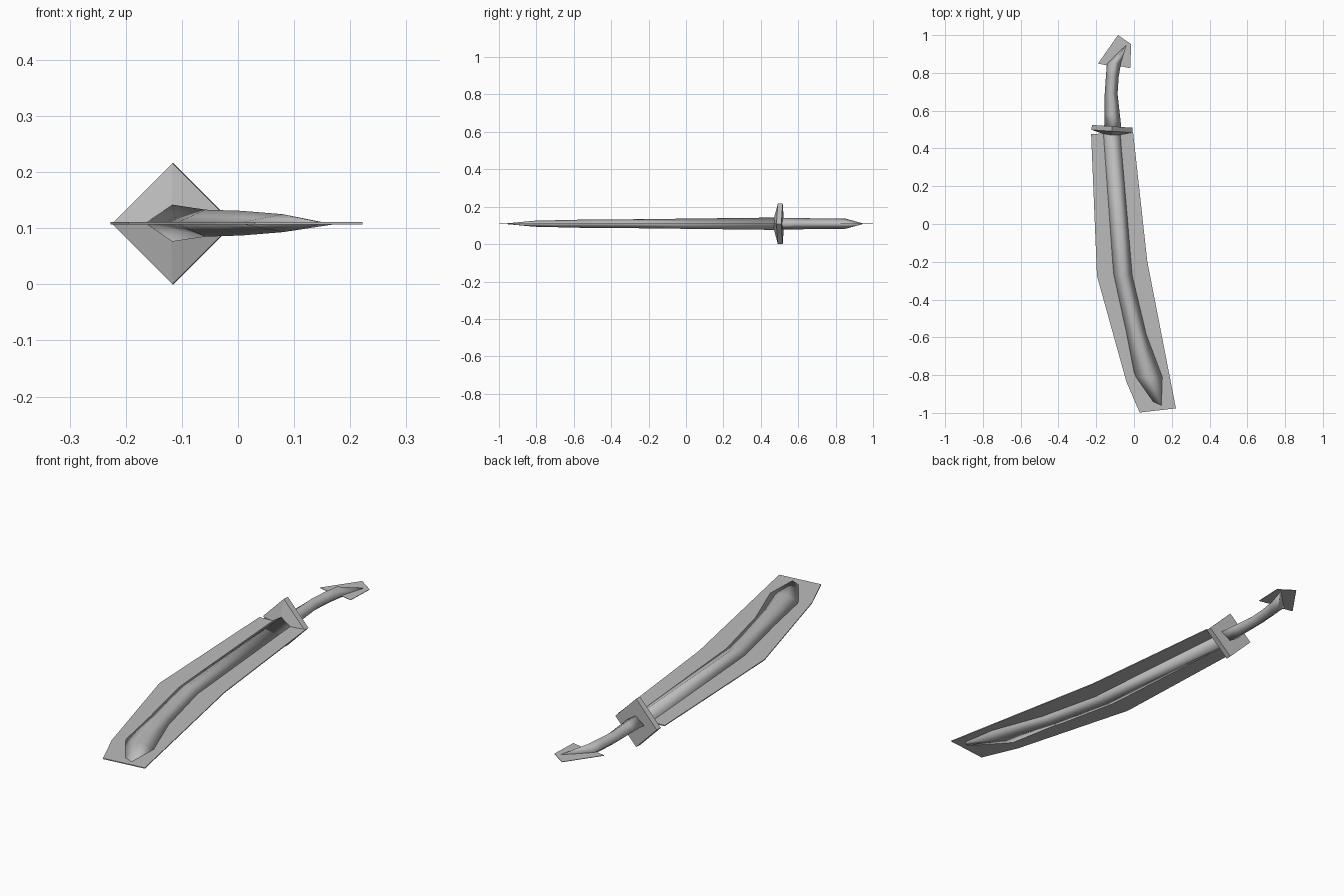
import bpy, bmesh, math

if "Cube" in bpy.data.objects:
    bpy.data.objects.remove(bpy.data.objects["Cube"])

MID = 0.109  # height of the flat central plane

steel = bpy.data.materials.new("steel grey")
steel.use_nodes = True
GREY = (0.5, 0.5, 0.5, 1)
steel.diffuse_color = GREY
steel.node_tree.nodes["Principled BSDF"].inputs["Base Color"].default_value = GREY


def make_object(name, bm, smooth=False):
    bmesh.ops.recalc_face_normals(bm, faces=bm.faces)
    for f in bm.faces:
        f.smooth = smooth
    mesh = bpy.data.meshes.new(name)
    bm.to_mesh(mesh)
    bm.free()
    mesh.materials.append(steel)
    obj = bpy.data.objects.new(name, mesh)
    bpy.context.collection.objects.link(obj)
    return obj


def plate(name, outline, thick):
    """Flat sheet cut to an outline and extruded to both sides of the plane."""
    bm = bmesh.new()
    face = bm.faces.new([bm.verts.new((x, y, MID - thick / 2)) for x, y in outline])
    ext = bmesh.ops.extrude_face_region(bm, geom=[face])
    for v in ext["geom"]:
        if isinstance(v, bmesh.types.BMVert):
            v.co.z += thick
    return make_object(name, bm)


def diamond_loft(name, stations):
    """Smooth four-sided bar; stations are (x, y, half width, half height)."""
    bm = bmesh.new()
    rings = []
    for x, y, hw, hh in stations:
        rings.append([bm.verts.new((x + hw * dx, y, MID + hh * dz))
                      for dx, dz in ((1, 0), (0, 1), (-1, 0), (0, -1))])
    for a, b in zip(rings, rings[1:]):
        for i in range(4):
            j = (i + 1) % 4
            bm.faces.new((a[i], a[j], b[j], b[i]))
    bm.faces.new(rings[0])
    bm.faces.new(rings[-1])
    return make_object(name, bm, smooth=True)


# Blade: thin sheet with a raised central rib that flattens out at the tip
plate("blade_sheet", [(-0.227, 0.476), (-0.196, -0.275), (-0.04, -0.836),
                      (0.03, -0.998), (0.222, -0.976), (0.07, -0.196),
                      (-0.005, 0.487)], 0.004)
diamond_loft("blade_rib", [(-0.117, 0.48, 0.048, 0.033),
                           (-0.058, -0.27, 0.053, 0.024),
                           (0.006, -0.55, 0.056, 0.022),
                           (0.08, -0.81, 0.08, 0.016),
                           (0.145, -0.96, 0.04, 0.002)])

# Grip: curved bar narrowing to a point inside the pommel
diamond_loft("grip", [(-0.112, 0.49, 0.047, 0.03),
                      (-0.115, 0.58, 0.04, 0.03),
                      (-0.121, 0.69, 0.034, 0.029),
                      (-0.115, 0.78, 0.034, 0.029),
                      (-0.106, 0.85, 0.037, 0.028),
                      (-0.043, 0.945, 0.003, 0.002)])

# Pommel: flat arrow-shaped sheet
plate("pommel_fin", [(-0.19, 0.85), (-0.085, 1.0), (-0.015, 0.952),
                     (-0.02, 0.825), (-0.07, 0.835), (-0.145, 0.84)], 0.002)

# Guard: square plate on its corner with a shallow pyramid towards the blade
bm = bmesh.new()
R = 0.108
back, front = [], []
for k in range(4):
    a = k * math.pi / 2
    dx, dz = R * math.cos(a), R * math.sin(a)
    back.append(bm.verts.new((dx, 0.013, dz)))
    front.append(bm.verts.new((dx, -0.013, dz)))
apex = bm.verts.new((0, -0.042, 0))
bm.faces.new(back)
for i in range(4):
    j = (i + 1) % 4
    bm.faces.new((back[i], back[j], front[j], front[i]))
    bm.faces.new((front[i], front[j], apex))
guard = make_object("guard", bm)
guard.location = (-0.116, 0.504, 0.108)
guard.rotation_euler.z = math.radians(-4)
